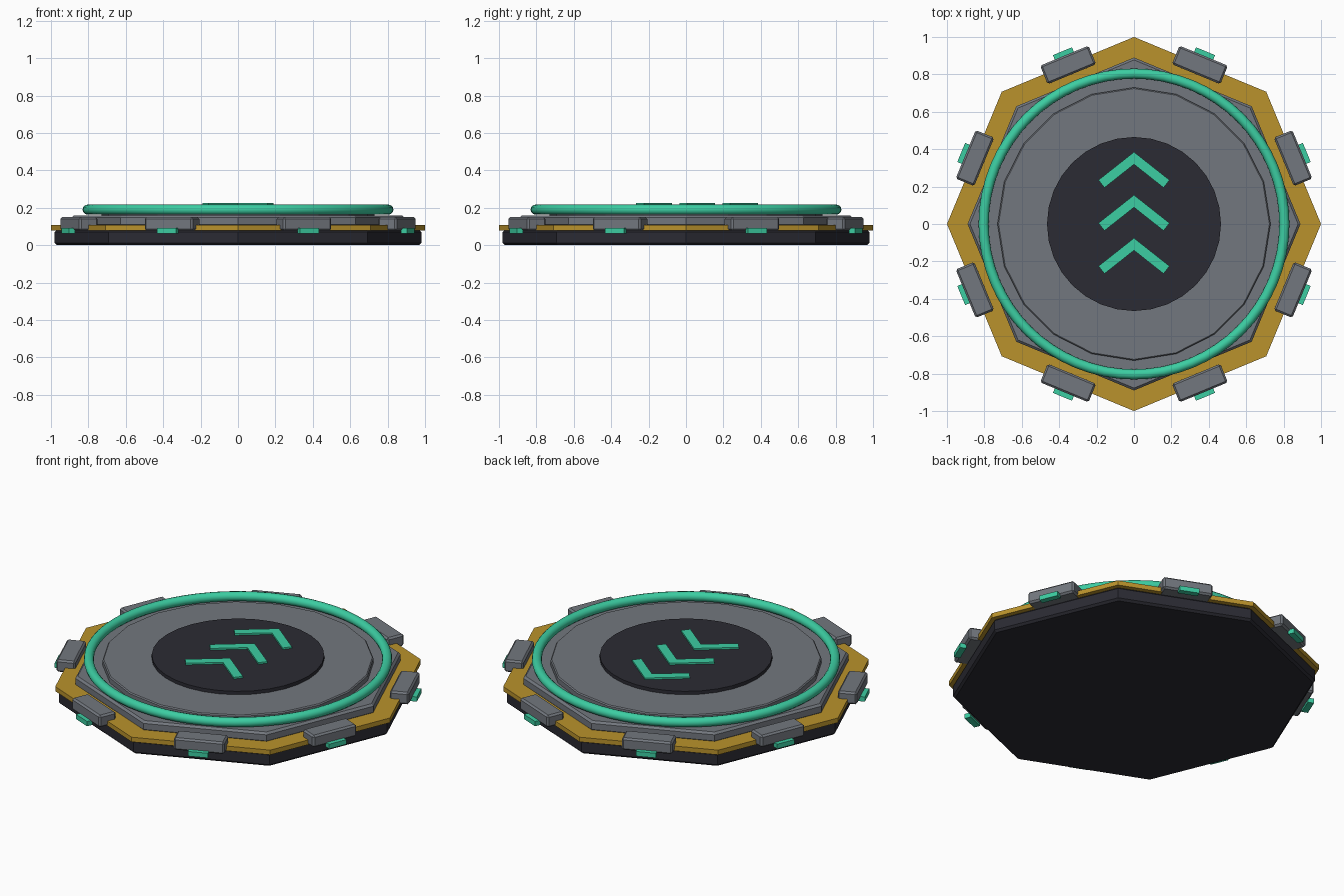
import bpy
from math import pi, cos, sin, radians
from mathutils import Matrix

cube = bpy.data.objects.get("Cube")
if cube:
    bpy.data.objects.remove(cube, do_unlink=True)


def material(name, rgb):
    m = bpy.data.materials.new(name)
    m.use_nodes = True
    m.diffuse_color = (*rgb, 1)
    m.node_tree.nodes["Principled BSDF"].inputs["Base Color"].default_value = (*rgb, 1)
    return m


DARK = material("charcoal", (0.024, 0.024, 0.033))
GREY = material("steel grey", (0.17, 0.185, 0.21))
GOLD = material("gold", (0.49, 0.29, 0.025))
GREEN = material("glow green", (0.045, 0.61, 0.36))


def bevel(obj, width, segments=1):
    mod = obj.modifiers.new("edge_bevel", "BEVEL")
    mod.width = width
    mod.segments = segments
    mod.limit_method = "ANGLE"
    mod.angle_limit = radians(50)


def prism(name, outline, z0, z1, mat, edge=0):
    """Extrude a counter-clockwise outline between two heights."""
    n = len(outline)
    verts = [(x, y, z) for z in (z0, z1) for x, y in outline]
    faces = [tuple(reversed(range(n))), tuple(range(n, 2 * n))]
    faces += [(i, (i + 1) % n, (i + 1) % n + n, i + n) for i in range(n)]
    mesh = bpy.data.meshes.new(name)
    mesh.from_pydata(verts, [], faces)
    mesh.materials.append(mat)
    obj = bpy.data.objects.new(name, mesh)
    bpy.context.collection.objects.link(obj)
    if edge:
        bevel(obj, edge)
    return obj


def ngon(radius, sides):
    return [(radius * cos(2 * pi * i / sides), radius * sin(2 * pi * i / sides))
            for i in range(sides)]


def rect(x0, x1, half):
    return [(x0, -half), (x1, -half), (x1, half), (x0, half)]


# Stacked octagonal body
base = prism("base", ngon(0.98, 8), 0, 0.082, DARK)
bevel(base, 0.012)
base.modifiers[0].angle_limit = radians(60)
prism("gold_trim", ngon(1.0, 8), 0.08, 0.108, GOLD)
deck = prism("upper_deck", ngon(0.89, 8), 0.1, 0.16, GREY)
bevel(deck, 0.012)
deck.modifiers[0].angle_limit = radians(60)

# Round platform and centre pad
prism("platform_disc", ngon(0.73, 20), 0.15, 0.195, GREY, 0.006)
prism("centre_pad", ngon(0.465, 32), 0.19, 0.215, DARK)

# Glowing ring
bpy.ops.mesh.primitive_torus_add(major_radius=0.804, minor_radius=0.027,
                                 major_segments=64, minor_segments=12,
                                 location=(0, 0, 0.19))
ring = bpy.context.object
ring.name = "glow_ring"
ring.data.materials.append(GREEN)
bpy.ops.object.shade_smooth()

# Chevrons pointing to the back
for i in range(3):
    y = 0.385 - 0.23 * i
    outline = [(0, y), (-0.19, y - 0.15), (-0.158, y - 0.191),
               (0, y - 0.066), (0.158, y - 0.191), (0.19, y - 0.15)]
    prism(f"chevron_{i + 1}", outline, 0.212, 0.225, GREEN)

# Clamp block and lamp on each side of the octagon
for i in range(8):
    turn = Matrix.Rotation(radians(22.5 + 45 * i), 4, "Z")
    block = prism(f"clamp_{i + 1}", rect(0.867, 0.974, 0.14), 0.078, 0.15, GREY, 0.01)
    lamp = prism(f"lamp_{i + 1}", rect(0.965, 1.0, 0.055), 0.063, 0.091, GREEN)
    block.matrix_world = turn
    lamp.matrix_world = turn
